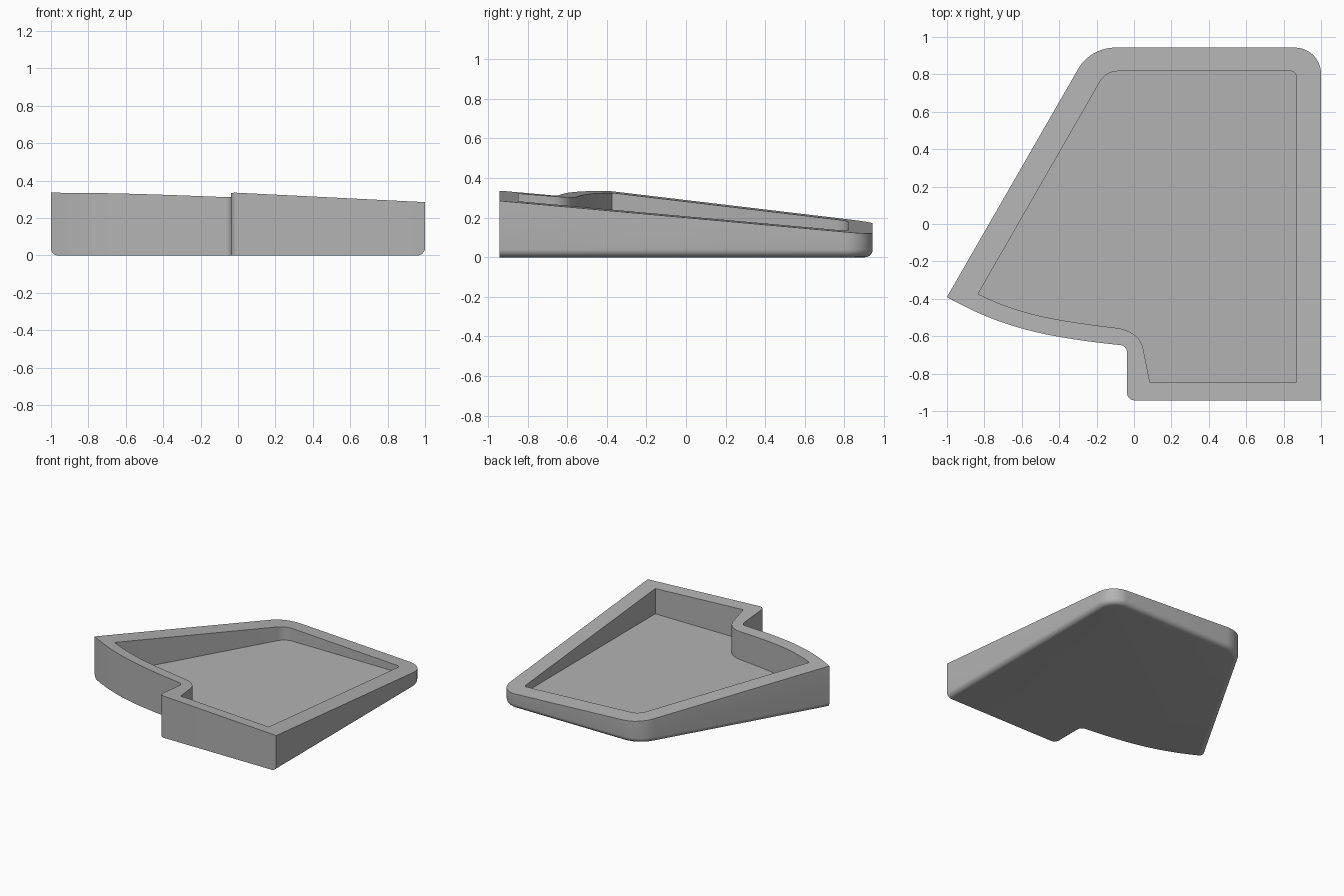
import bpy, bmesh
from math import sin, cos, radians
from mathutils import Vector
from mathutils.geometry import interpolate_bezier

if "Cube" in bpy.data.objects:
    bpy.data.objects.remove(bpy.data.objects["Cube"], do_unlink=True)


def curve(a, b, c, d, n):
    return [Vector(p) for p in interpolate_bezier(Vector(a), Vector(b), Vector(c), Vector(d), n)]


def arc(cx, cy, r, start, end, n=10):
    angles = [radians(start + (end - start) * i / (n - 1)) for i in range(n)]
    return [Vector((cx + r * cos(t), cy + r * sin(t))) for t in angles]


def rim_height(p):
    return 0.25 - 0.05 * p.x - 0.09 * p.y


# Outer outline; the side and back edges move inward by d, the front stays put
def outer_outline(d):
    front = curve((-1, -0.39), (-0.72, -0.55), (-0.48, -0.605), (-0.077, -0.647), 20)
    front[0] += Vector((0.87, -0.5)) * d
    notch = arc(-0.077, -0.687, 0.04, 90, 0, 8) + arc(0.003, -0.903, 0.04, 180, 270, 8)
    right = [Vector((1 - d, -0.943))]
    back = arc(0.86, 0.803, 0.14 - d, 0, 90, 14) + arc(-0.10, 0.713, 0.23 - d, 90, 150, 14)
    return front + notch + right + back


# Outline of the recess
def recess_outline():
    front = curve((-0.834, -0.374), (-0.6, -0.49), (-0.4, -0.518), (-0.09, -0.556), 20)
    bend = curve((-0.09, -0.556), (0, -0.57), (0.04, -0.62), (0.05, -0.67), 12)[1:]
    corners = [Vector((0.085, -0.847)), Vector((0.866, -0.847))]
    back = arc(0.841, 0.792, 0.025, 0, 90, 6) + arc(-0.086, 0.707, 0.11, 90, 150)
    return front + bend + corners + back


# Join stacked rings into a closed solid
def loft(name, rings):
    bm = bmesh.new()
    loops = [[bm.verts.new(p) for p in ring] for ring in rings]
    for low, high in zip(loops, loops[1:]):
        for i in range(len(low)):
            j = (i + 1) % len(low)
            bm.faces.new((low[i], low[j], high[j], high[i]))
    bm.faces.new(loops[0][::-1])
    bm.faces.new(loops[-1])
    mesh = bpy.data.meshes.new(name)
    bm.to_mesh(mesh)
    bm.free()
    obj = bpy.data.objects.new(name, mesh)
    bpy.context.collection.objects.link(obj)
    return obj


# Tray body with rounded lower edge and sloping rim
fillet = 0.04
rings = []
for k in range(7):
    t = radians(15 * k)
    z = fillet * (1 - cos(t))
    rings.append([(p.x, p.y, z) for p in outer_outline(fillet * (1 - sin(t)))])
rings.append([(p.x, p.y, rim_height(p)) for p in outer_outline(0)])
tray = loft("tray", rings)

# Recess with a level floor
cutter = loft("recess_cutter", [[(p.x, p.y, z) for p in recess_outline()] for z in (0.08, 0.6)])
cutter.hide_render = True

mat = bpy.data.materials.new("grey")
mat.use_nodes = True
grey = (0.45, 0.45, 0.45, 1)
mat.diffuse_color = grey
mat.node_tree.nodes["Principled BSDF"].inputs["Base Color"].default_value = grey
for obj in (tray, cutter):
    obj.data.materials.append(mat)

cut = tray.modifiers.new("recess", 'BOOLEAN')
cut.operation = 'DIFFERENCE'
cut.solver = 'EXACT'
cut.object = cutter

bpy.ops.object.select_all(action='DESELECT')
tray.select_set(True)
bpy.context.view_layer.objects.active = tray
bpy.ops.object.modifier_apply(modifier=cut.name)
bpy.data.objects.remove(cutter, do_unlink=True)
bpy.ops.object.shade_smooth_by_angle(angle=radians(30))
